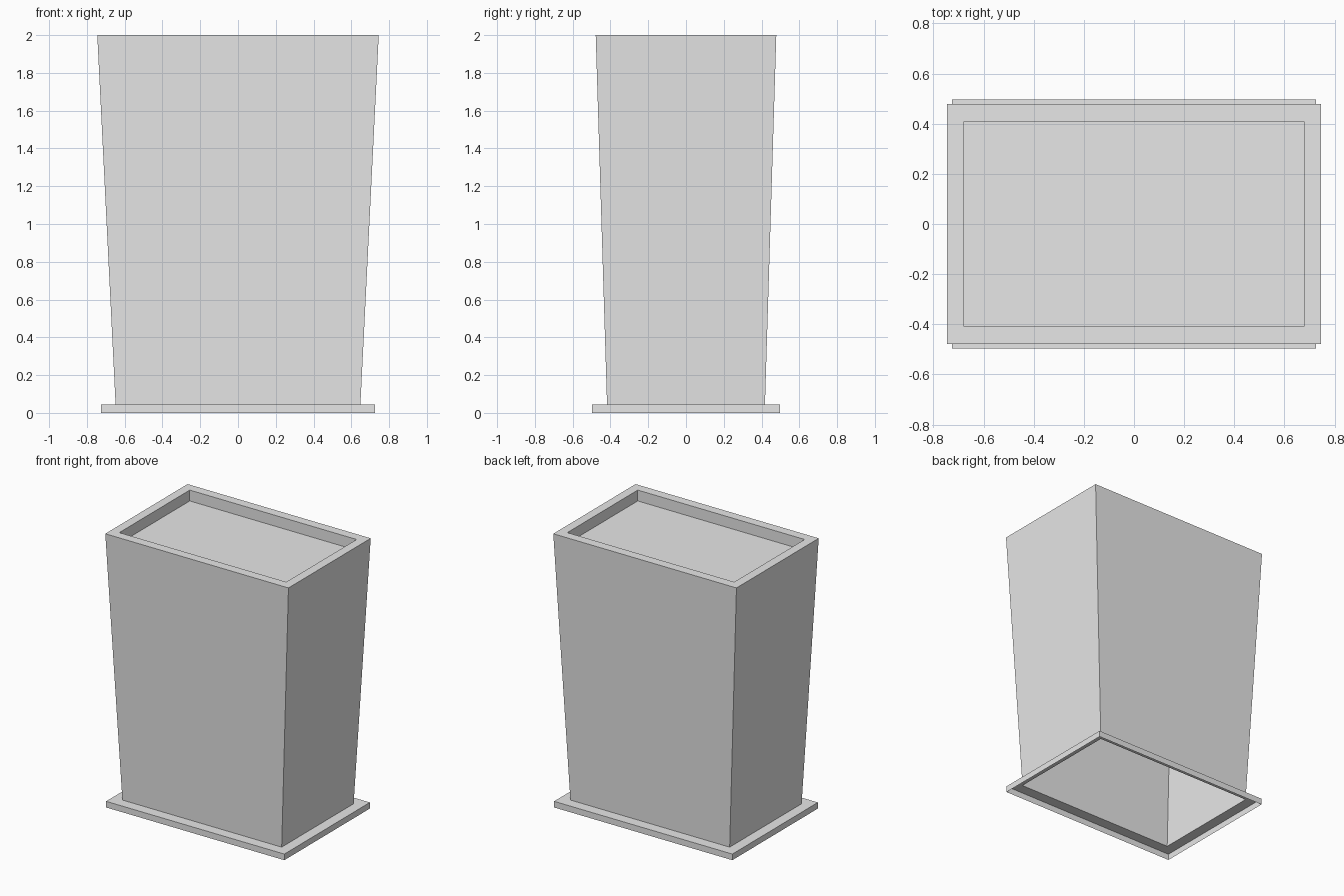
import bpy
import bmesh

# Remove the default cube
default = bpy.data.objects.get("Cube")
if default:
    bpy.data.objects.remove(default, do_unlink=True)

# Single plain grey
grey = bpy.data.materials.new("plain grey")
grey.use_nodes = True
colour = (0.8, 0.8, 0.8, 1.0)
grey.diffuse_color = colour
grey.node_tree.nodes["Principled BSDF"].inputs["Base Color"].default_value = colour


def rectangular_shell(name, rings, capped=False):
    """Skin a chain of centred rectangles (half x, half y, z), open at the start."""
    bm = bmesh.new()
    loops = [[bm.verts.new((sx * hx, sy * hy, z))
              for sx, sy in ((-1, -1), (1, -1), (1, 1), (-1, 1))]
             for hx, hy, z in rings]
    for low, high in zip(loops, loops[1:]):
        for i in range(4):
            j = (i + 1) % 4
            bm.faces.new((low[i], low[j], high[j], high[i]))
    if capped:
        bm.faces.new(loops[-1])
    mesh = bpy.data.meshes.new(name)
    bm.to_mesh(mesh)
    bm.free()
    mesh.materials.append(grey)
    obj = bpy.data.objects.new(name, mesh)
    bpy.context.collection.objects.link(obj)
    return obj


body_foot = (0.648, 0.418, 0.045)

# Plinth: thin skirt and the ledge running in to the body, open underneath
rectangular_shell("plinth", [(0.725, 0.497, 0), (0.725, 0.497, 0.045), body_foot])

# Body: flared walls, flat rim, and a shallow recess closed by a floor
rectangular_shell("tapered_body", [
    body_foot,
    (0.745, 0.478, 2.0),
    (0.679, 0.409, 2.0),
    (0.679, 0.409, 1.92),
], capped=True)
